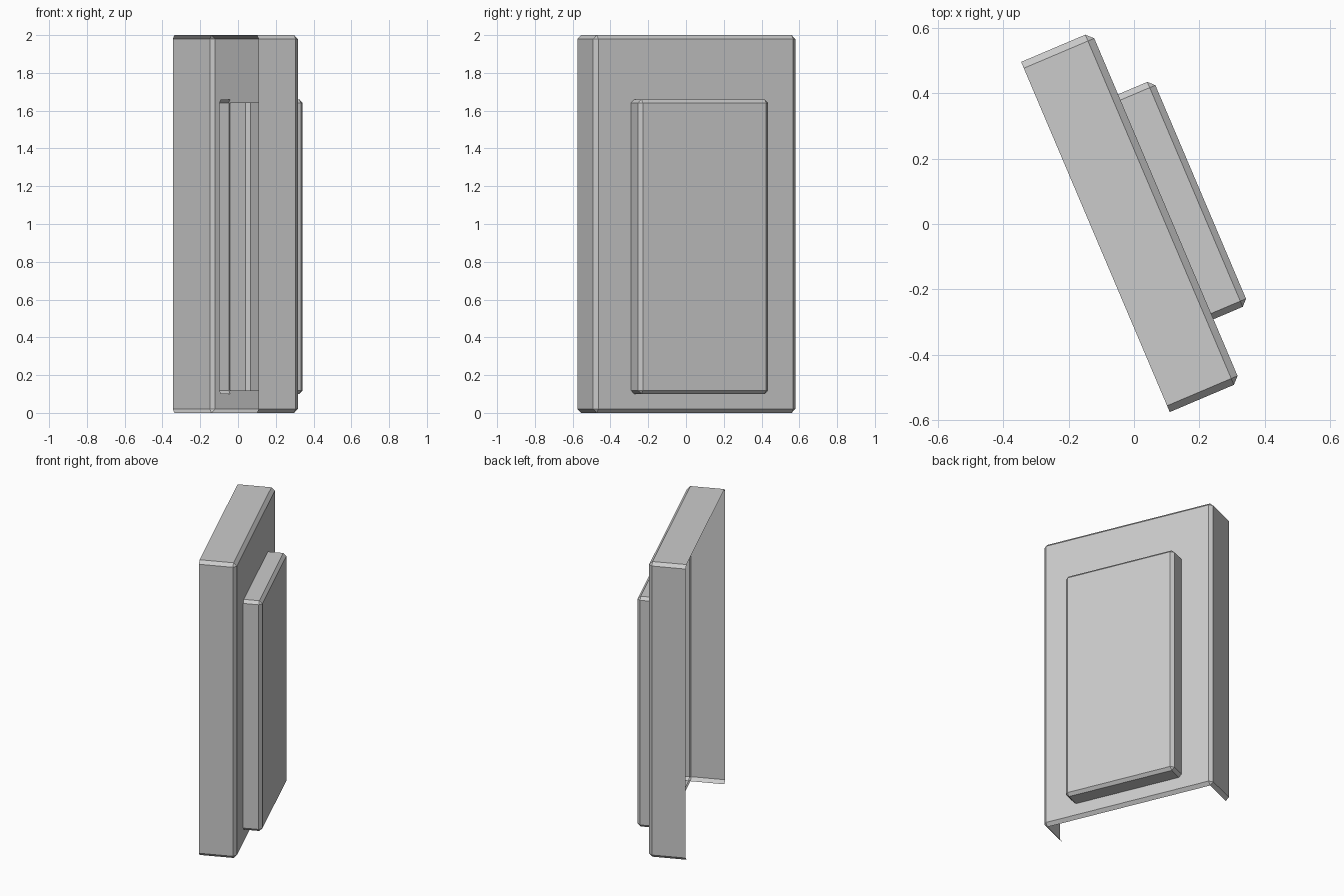
import bpy, bmesh, math

if "Cube" in bpy.data.objects:
    bpy.data.objects.remove(bpy.data.objects["Cube"])

ANGLE = math.radians(23)


def open_box(name, lo, hi, chamfer, open_bottom=False, hole=None):
    """Chamfered thin shell open at its back (-x); optional open bottom and front hole."""
    bm = bmesh.new()
    bmesh.ops.create_cube(bm, size=1)
    for v in bm.verts:
        v.co = [hi[i] if v.co[i] > 0 else lo[i] for i in range(3)]
    edges = [e for e in bm.edges if any(v.co.x > lo[0] + 1e-4 for v in e.verts)]
    bmesh.ops.bevel(bm, geom=edges, offset=chamfer, segments=1,
                    profile=0.5, affect='EDGES')
    bm.normal_update()

    # Front opening, placed by insetting the front face
    front = max(bm.faces, key=lambda f: f.normal.x * f.calc_area())
    remove = [f for f in bm.faces if f.normal.x < -0.9]
    if open_bottom:
        remove += [f for f in bm.faces if f.normal.z < -0.9]
    if hole:
        y0, y1, z0, z1 = hole
        bmesh.ops.inset_region(bm, faces=[front], thickness=0.02)
        cy, cz = (lo[1] + hi[1]) / 2, (lo[2] + hi[2]) / 2
        for v in front.verts:
            v.co.y = y1 if v.co.y > cy else y0
            v.co.z = z1 if v.co.z > cz else z0
        remove.append(front)
    bmesh.ops.delete(bm, geom=remove, context='FACES')

    mesh = bpy.data.meshes.new(name)
    bm.to_mesh(mesh)
    bm.free()
    obj = bpy.data.objects.new(name, mesh)
    obj.rotation_euler.z = ANGLE
    bpy.context.collection.objects.link(obj)
    return obj


# Large outer casing, open at back and underneath
open_box("casing", (-0.124, -0.572, 0.0), (0.110, 0.591, 2.0), 0.021,
         open_bottom=True, hole=(-0.345, 0.366, 0.118, 1.64))

# Raised front panel passing through the casing's front wall
open_box("raised_panel", (0.055, -0.363, 0.10), (0.226, 0.384, 1.66), 0.019)
